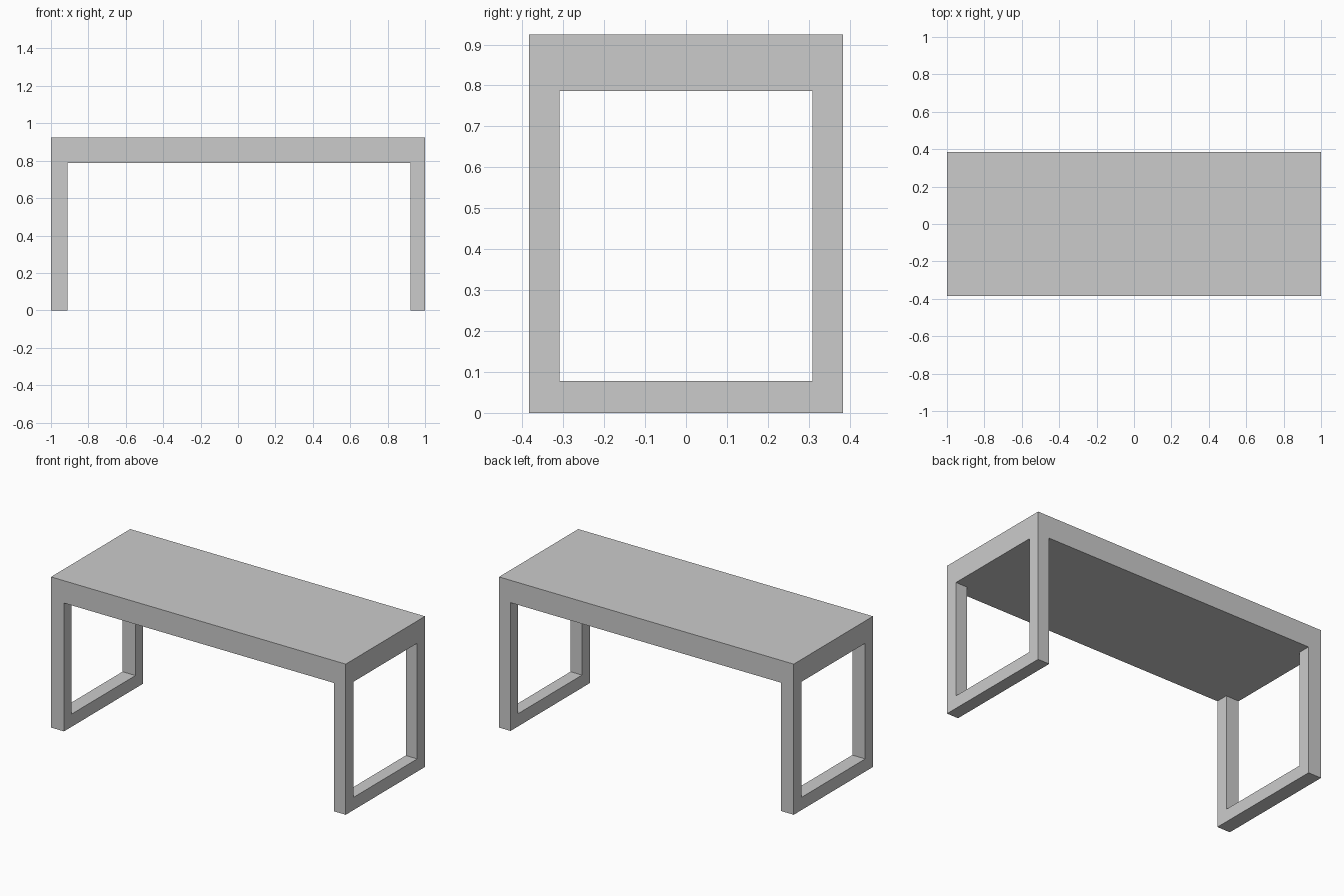
import bpy
import bmesh
from mathutils import Vector

if "Cube" in bpy.data.objects:
    bpy.data.objects.remove(bpy.data.objects["Cube"])


def box(name, lo, hi):
    """Axis-aligned box between two corners."""
    lo, hi = Vector(lo), Vector(hi)
    bm = bmesh.new()
    bmesh.ops.create_cube(bm, size=1)
    for v in bm.verts:
        v.co = (lo + hi) / 2 + v.co * (hi - lo)
    mesh = bpy.data.meshes.new(name)
    bm.to_mesh(mesh)
    bm.free()
    obj = bpy.data.objects.new(name, mesh)
    bpy.context.collection.objects.link(obj)
    return obj


UNDERSIDE = 0.787

# Solid block: slab top with a loop-shaped leg at each end
table = box("table", (-1, -0.384, 0), (1, 0.384, 0.924))

# Knee space between the legs, and the window through both leg loops
cutters = [
    box("knee_space_cutter", (-0.912, -0.6, -0.2), (0.922, 0.6, UNDERSIDE)),
    box("leg_window_cutter", (-1.2, -0.309, 0.078), (1.2, 0.309, UNDERSIDE)),
]

for cutter in cutters:
    cutter.hide_render = True
    cutter.hide_set(True)
    cutter.display_type = 'WIRE'
    mod = table.modifiers.new(cutter.name, 'BOOLEAN')
    mod.operation = 'DIFFERENCE'
    mod.solver = 'EXACT'
    mod.object = cutter
